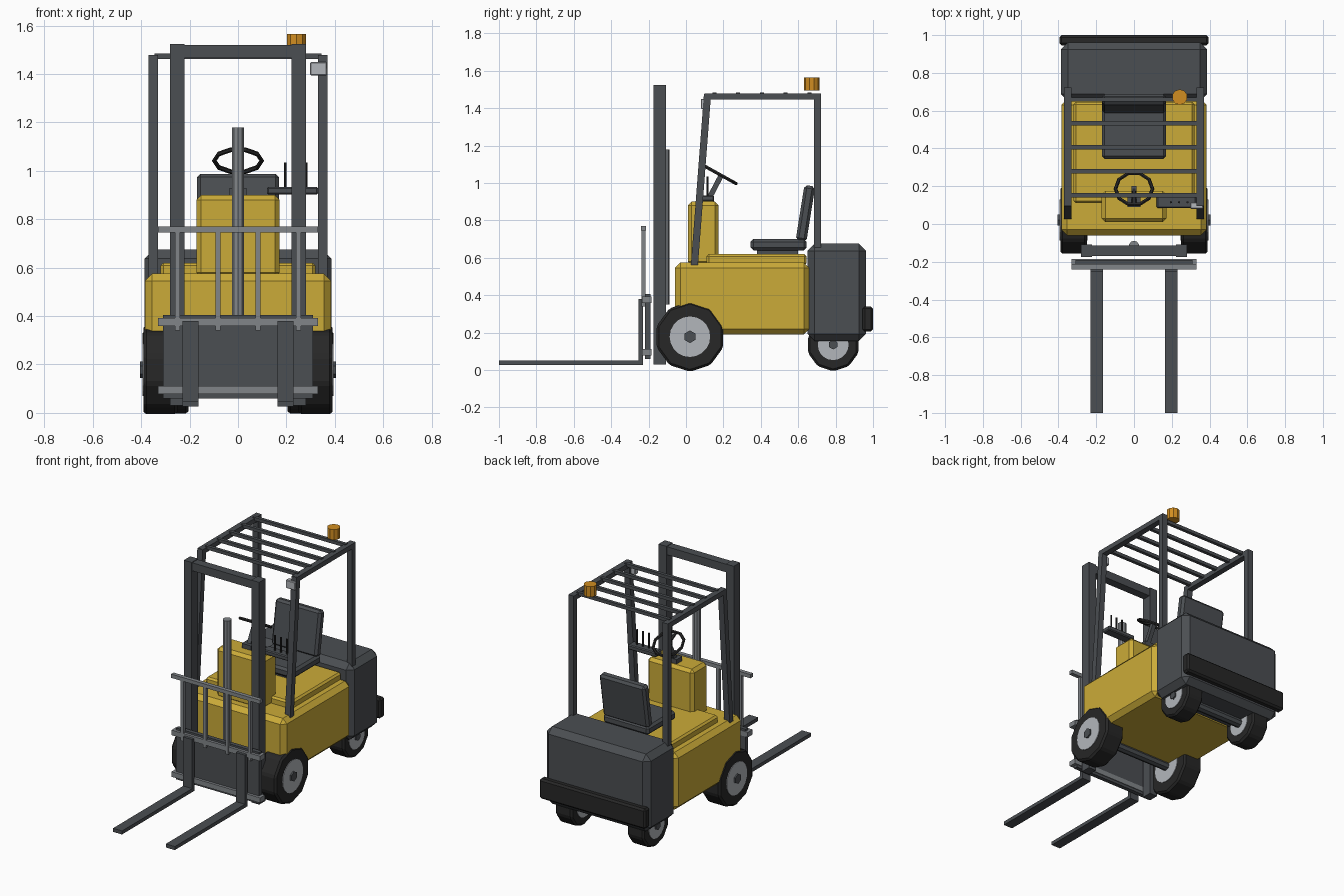
import bpy
from math import pi, radians, atan2
from mathutils import Vector

cube = bpy.data.objects.get("Cube")
if cube:
    bpy.data.objects.remove(cube, do_unlink=True)


def material(name, rgb):
    m = bpy.data.materials.new(name)
    m.use_nodes = True
    m.diffuse_color = (*rgb, 1)
    m.node_tree.nodes["Principled BSDF"].inputs["Base Color"].default_value = (*rgb, 1)
    return m


yellow = material("yellow paint", (0.60, 0.41, 0.04))
charcoal = material("charcoal paint", (0.07, 0.077, 0.085))
rubber = material("black rubber", (0.02, 0.02, 0.02))
steel = material("grey steel", (0.22, 0.235, 0.25))
silver = material("pale silver", (0.45, 0.47, 0.50))
amber = material("amber", (0.64, 0.27, 0.015))


def finish(name, mat, bevel=0):
    o = bpy.context.object
    o.name = o.data.name = name
    o.data.materials.append(mat)
    if bevel:
        mod = o.modifiers.new("chamfer", "BEVEL")
        mod.width, mod.segments = bevel, 1
        mod.limit_method = "ANGLE"
    return o


def box(name, x, y, z, mat, bevel=0):
    """Box from (min, max) pairs along each axis."""
    bpy.ops.mesh.primitive_cube_add(size=1)
    o = finish(name, mat, bevel)
    for v in o.data.vertices:
        v.co = [r[0] if c < 0 else r[1] for c, r in zip(v.co, (x, y, z))]
    return o


def pair(name, x, y, z, mat, bevel=0):
    """Box on the left and its mirror on the right."""
    box("left_" + name, x, y, z, mat, bevel)
    box("right_" + name, (-x[1], -x[0]), y, z, mat, bevel)


def cylinder(name, loc, r, depth, mat, sides, rot=(0, 0, 0), bevel=0):
    bpy.ops.mesh.primitive_cylinder_add(vertices=sides, radius=r, depth=depth,
                                        location=loc, rotation=rot)
    return finish(name, mat, bevel)


def beam(name, a, b, width, thick, mat, bevel=0):
    """Rectangular bar between two points in a plane of constant x."""
    a, b = Vector(a), Vector(b)
    d = b - a
    bpy.ops.mesh.primitive_cube_add(size=1, location=(a + b) / 2,
                                    rotation=(atan2(-d.y, d.z), 0, 0))
    o = finish(name, mat, bevel)
    for v in o.data.vertices:
        v.co = (v.co.x * width, v.co.y * thick, v.co.z * d.length)
    return o


# Chassis, deck and dash cowl
box("body", (-.385, .385), (-.06, .66), (.19, .575), yellow, .03)
box("deck_step", (-.32, .32), (.11, .645), (.56, .62), yellow, .012)
box("dash_cowl", (-.172, .172), (.01, .175), (.56, .9), yellow, .02)

# Counterweight and rear bumper
box("counterweight", (-.387, .387), (.65, .962), (.155, .675), charcoal, .038)
box("rear_bumper", (-.395, .395), (.945, 1), (.205, .34), rubber, .012)


# Wheels
def wheel(name, side, y, r, inner, outer):
    def disc(part, radius, x0, x1, mat, sides, bevel=0):
        cylinder(name + part, (side * (x0 + x1) / 2, y, r * .951), radius,
                 x1 - x0, mat, sides, (pi / 2, 0, pi / 2), bevel)
    # A decagon standing on a flat side
    disc("_tyre", r, inner, outer, rubber, 10, .012)
    disc("_rim", r * .58, inner - .004, outer + .004, silver, 20)
    disc("_hub", r * .18, inner, outer + .014, charcoal, 6)


for side, label in ((1, "left"), (-1, "right")):
    wheel(label + "_front_wheel", side, .021, .187, .25, .39)
    wheel(label + "_rear_wheel", side, .787, .142, .205, .33)
for label, y, z in (("front", .021, .178), ("rear", .787, .135)):
    cylinder(label + "_axle", (0, y, z), .03, .5, charcoal, 8, (0, pi / 2, 0))

# Seat
box("seat_mount", (-.13, .13), (.38, .6), (.61, .65), charcoal)
box("seat_cushion", (-.17, .17), (.345, .645), (.64, .7), charcoal, .015)
beam("seat_back", (0, .615, .69), (0, .662, .985), .34, .058, charcoal, .015)

# Steering
box("steering_base", (-.035, .035), (.09, .15), (.895, .93), charcoal)
beam("steering_column", (0, .125, .92), (0, .188, 1.04), .028, .028, charcoal)
bpy.ops.mesh.primitive_torus_add(major_segments=10, minor_segments=6,
                                 major_radius=.098, minor_radius=.01,
                                 location=(0, .186, 1.042),
                                 rotation=(radians(-29), 0, 0))
finish("steering_wheel", rubber)
beam("steering_spoke", (0, .102, 1.089), (0, .186, 1.042), .016, .01, rubber)

# Control levers
box("lever_panel", (.12, .33), (.085, .15), (.902, .934), charcoal, .006)
for i in range(3):
    cylinder(f"lever_{i + 1}", (.195 + .044 * i, .115, .98), .006, .11, rubber, 6)

# Overhead guard
pair("guard_rear_post", (.33, .37), (.685, .722), (.65, 1.47), charcoal)
pair("guard_rail", (.33, .37), (.1, .722), (1.445, 1.478), charcoal)
for x, label in ((.35, "left"), (-.35, "right")):
    beam(label + "_guard_front_post", (x, .045, .56), (x, .115, 1.475),
         .04, .038, charcoal)
for i in range(5):
    y = .152 + .127 * i
    box(f"guard_bar_{i + 1}", (-.345, .345), (y - .011, y + .011),
        (1.462, 1.484), charcoal)

# Beacon and work lamp
cylinder("beacon", (.242, .672, 1.53), .041, .07, amber, 10)
box("work_lamp", (.298, .367), (.08, .115), (1.395, 1.45), silver, .004)

# Mast
pair("mast_rail", (.222, .28), (-.175, -.108), (.03, 1.525), charcoal)
box("mast_top", (-.28, .28), (-.17, -.113), (1.467, 1.521), charcoal)
cylinder("lift_cylinder", (0, -.116, .765), .027, .83, steel, 10)

# Carriage and load backrest
box("carriage_plate", (-.31, .31), (-.218, -.19), (.06, .405), charcoal)
for label, z in (("lower", .078), ("upper", .358)):
    box(label + "_carriage_bar", (-.33, .33), (-.236, -.185), (z, z + .034), steel)
box("backrest_top", (-.33, .33), (-.24, -.213), (.745, .77), steel)
for i in range(4):
    x = -.25 + i / 6
    box(f"backrest_bar_{i + 1}", (x - .01, x + .01), (-.238, -.216), (.34, .75), steel)

# Forks
pair("fork_shank", (.163, .23), (-.255, -.23), (.026, .38), charcoal)
pair("fork_tine", (.163, .23), (-1, -.23), (.026, .05), charcoal)
